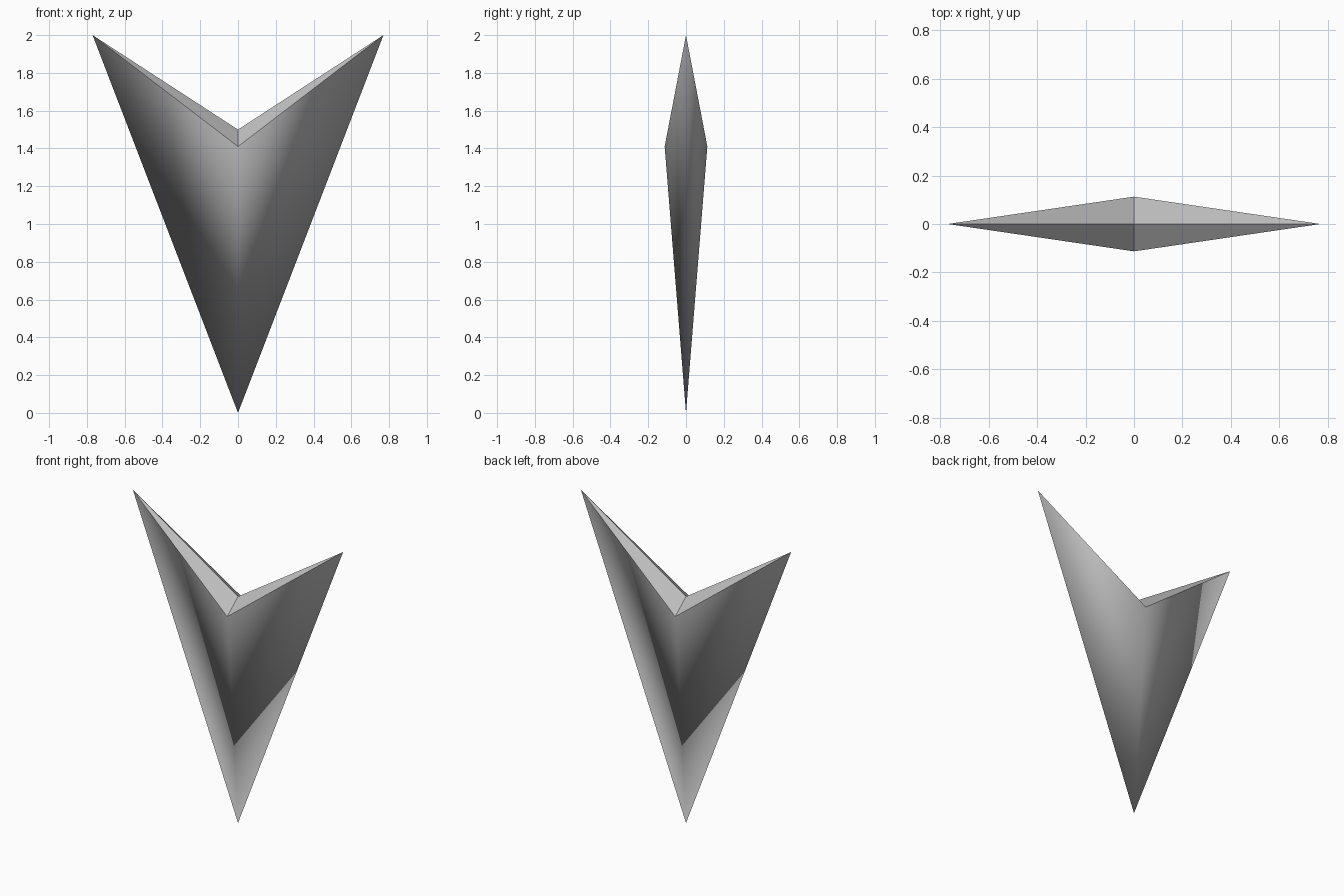
import bpy
import bmesh

cube = bpy.data.objects.get("Cube")
if cube:
    bpy.data.objects.remove(cube, do_unlink=True)

# Plain grey material
grey = bpy.data.materials.new("plain_grey")
grey.use_nodes = True
colour = (0.53, 0.53, 0.53, 1)
grey.diffuse_color = colour
grey.node_tree.nodes["Principled BSDF"].inputs["Base Color"].default_value = colour

HALF_WIDTH, HALF_DEPTH = 0.77, 0.113
HEIGHT, NOTCH_Z, RIDGE_Z = 2.0, 1.5, 1.41

bm = bmesh.new()
point = bm.verts.new((0, 0, 0))
notch = bm.verts.new((0, 0, NOTCH_Z))
ridges = [bm.verts.new((0, s * HALF_DEPTH, RIDGE_Z)) for s in (-1, 1)]
tips = [bm.verts.new((s * HALF_WIDTH, 0, HEIGHT)) for s in (-1, 1)]

# Each quarter has a smooth blade face and a flat notch face
notch_faces = []
for ridge in ridges:
    for tip in tips:
        bm.faces.new((point, tip, ridge)).smooth = True
        notch_faces.append(bm.faces.new((notch, ridge, tip)))
bmesh.ops.recalc_face_normals(bm, faces=bm.faces[:])

# Crisp edges around the notch, blended shading over the blade
for face in notch_faces:
    face.smooth = False
    for edge in face.edges:
        edge.smooth = False

mesh = bpy.data.meshes.new("arrowhead")
bm.to_mesh(mesh)
bm.free()
mesh.materials.append(grey)
arrowhead = bpy.data.objects.new("arrowhead", mesh)
bpy.context.collection.objects.link(arrowhead)
